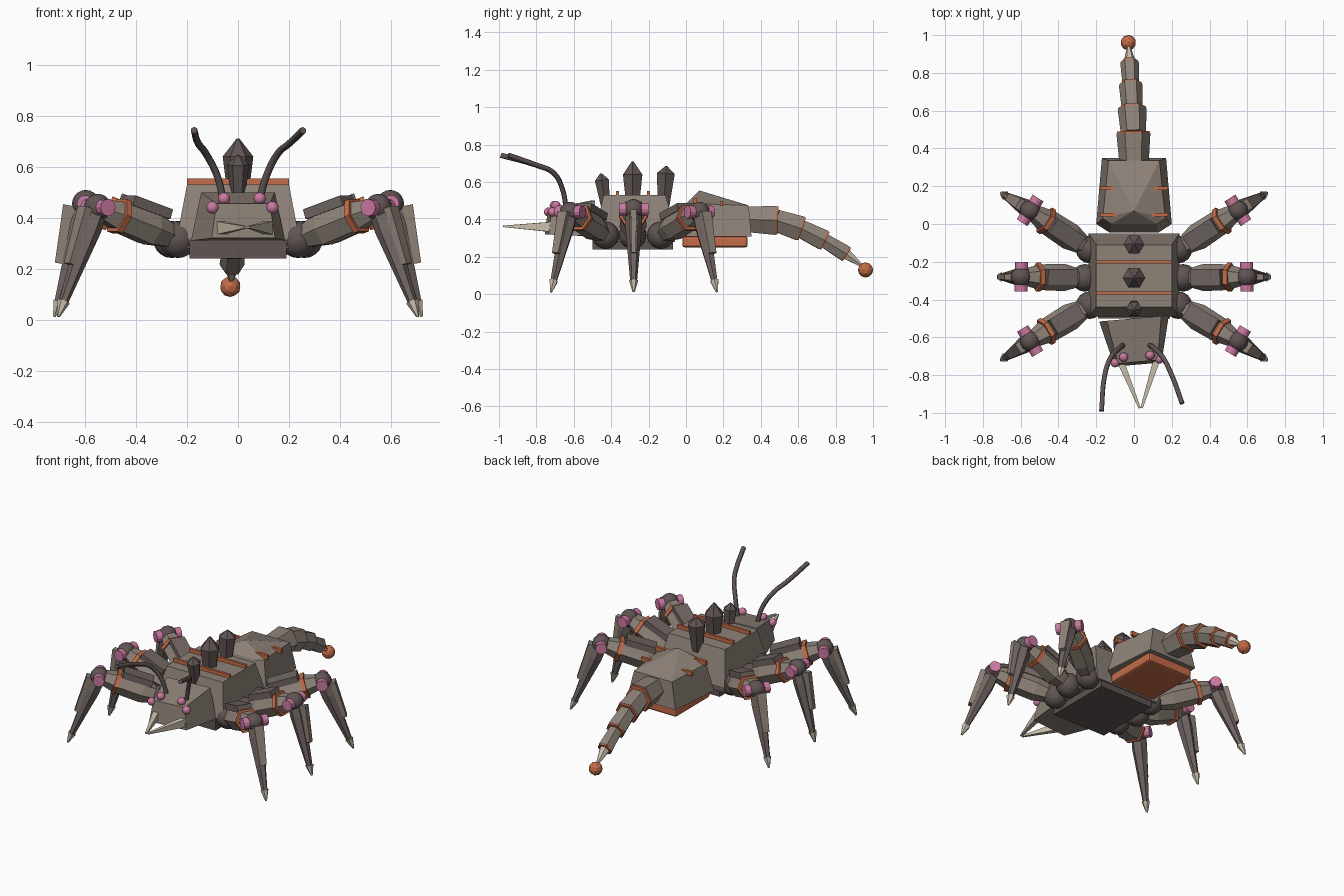
import bpy, bmesh, math
from mathutils import Vector as V

if "Cube" in bpy.data.objects:
    bpy.data.objects.remove(bpy.data.objects["Cube"])


def material(name, rgb):
    m = bpy.data.materials.new(name)
    m.diffuse_color = (*rgb, 1)
    m.use_nodes = True
    m.node_tree.nodes["Principled BSDF"].inputs["Base Color"].default_value = m.diffuse_color
    return m


SHELL = material("taupe shell", (0.27, 0.225, 0.19))
DARK = material("dark umber", (0.115, 0.09, 0.086))
BROWN = material("mid umber", (0.16, 0.13, 0.12))
ORANGE = material("burnt orange", (0.56, 0.15, 0.065))
PINK = material("dusty pink", (0.60, 0.19, 0.36))
BONE = material("bone", (0.60, 0.53, 0.42))


def finish(name, bm, mat):
    bmesh.ops.recalc_face_normals(bm, faces=bm.faces)
    me = bpy.data.meshes.new(name)
    bm.to_mesh(me)
    bm.free()
    me.materials.append(mat)
    ob = bpy.data.objects.new(name, me)
    bpy.context.collection.objects.link(ob)
    return ob


def loft(name, rings, mat):
    """Skin through rings with equal point counts and cap both ends."""
    bm = bmesh.new()
    vs = [[bm.verts.new(p) for p in r] for r in rings]
    n = len(vs[0])
    for a, b in zip(vs, vs[1:]):
        for i in range(n):
            j = (i + 1) % n
            bm.faces.new((a[i], a[j], b[j], b[i]))
    bm.faces.new(vs[0])
    bm.faces.new(vs[-1])
    return finish(name, bm, mat)


def frame(p0, p1, hint=(0, 0, 1)):
    d = (V(p1) - V(p0)).normalized()
    if abs(d.dot(V(hint))) > 0.98:
        hint = (0, 1, 0)
    side = d.cross(V(hint)).normalized()
    return d, side, side.cross(d)


def limb(name, p0, p1, stations, mat, n=6):
    """Round prism from p0 to p1; stations are (fraction, radius)."""
    p0, p1 = V(p0), V(p1)
    _, s, u = frame(p0, p1)
    ang = [2 * math.pi * i / n for i in range(n)]
    return loft(name, [[p0.lerp(p1, t) + r * (math.cos(a) * s + math.sin(a) * u)
                        for a in ang] for t, r in stations], mat)


def bar(name, p0, p1, w0, h0, mat, w1=None, h1=None):
    """Four-sided bar given by half widths and half heights."""
    p0, p1 = V(p0), V(p1)
    _, s, u = frame(p0, p1)
    w1 = w0 if w1 is None else w1
    h1 = h0 if h1 is None else h1
    return loft(name, [[p + w * a * s + h * b * u for a, b in
                        ((1, 1), (-1, 1), (-1, -1), (1, -1))]
                       for p, w, h in ((p0, w0, h0), (p1, w1, h1))], mat)


def block(name, levels, mat):
    """Stack of rectangles: (z, half x, y front, y back)."""
    return loft(name, [[(-x, a, z), (x, a, z), (x, b, z), (-x, b, z)]
                       for z, x, a, b in levels], mat)


def ball(name, c, r, mat, smooth=True):
    bm = bmesh.new()
    if smooth:
        bmesh.ops.create_uvsphere(bm, u_segments=16, v_segments=10, radius=r)
    else:
        bmesh.ops.create_icosphere(bm, subdivisions=2, radius=r)
    bmesh.ops.translate(bm, verts=bm.verts, vec=V(c))
    ob = finish(name, bm, mat)
    if smooth:
        ob.data.shade_smooth()
    return ob


# Thorax, sternum plate and back stripes
block("thorax", [(0.28, 0.225, -0.48, -0.06), (0.32, 0.24, -0.49, -0.05),
                 (0.53, 0.2, -0.44, -0.11)], SHELL)
block("sternum", [(0.24, 0.19, -0.50, -0.07), (0.31, 0.19, -0.50, -0.07)], DARK)
for i, y in enumerate((-0.365, -0.20)):
    bar(f"thorax_stripe_{i}", (-0.2, y, 0.54), (0.2, y, 0.54), 0.008, 0.013, ORANGE)

# Back spikes: base, shoulder and tip
for i, (y, r, z0, z1, lean) in enumerate(((-0.43, 0.043, 0.61, 0.645, -0.025),
                                          (-0.285, 0.06, 0.64, 0.71, 0),
                                          (-0.12, 0.055, 0.645, 0.685, 0.015))):
    h = z1 - 0.47
    limb(f"back_spike_{i}", (0, y, 0.47), (0, y + lean, z1),
         [(0, r * 0.65), ((z0 - 0.47) / h, r), (1, 0.006)], DARK)

# Abdomen: walls lean in, roof rises to one peak
low = [(-0.2, 0, 0.31), (-0.13, -0.045, 0.31), (0.13, -0.045, 0.31),
       (0.2, 0, 0.31), (0.17, 0.35, 0.31), (-0.17, 0.35, 0.31)]
high = [(-0.165, 0.03, 0.485), (-0.12, 0.0, 0.485), (0.12, 0.0, 0.485),
        (0.165, 0.03, 0.485), (0.135, 0.335, 0.475), (-0.135, 0.335, 0.475)]
peak = [(0, 0.07, 0.555)] * 6
abdomen = loft("abdomen", [low, high, peak], SHELL)
bm = bmesh.new()
bm.from_mesh(abdomen.data)
bmesh.ops.remove_doubles(bm, verts=bm.verts, dist=0.0005)
bm.to_mesh(abdomen.data)
bm.free()
for i, (y, z) in enumerate(((0.05, 0.5), (0.19, 0.485))):
    bar(f"abdomen_stripe_{i}", (-0.18, y, z), (0.18, y, z), 0.009, 0.014, ORANGE)
belly = block("belly_plate", [(0.25, 0.16, -0.02, 0.33), (0.31, 0.16, -0.02, 0.33)], ORANGE)
bev = belly.modifiers.new("bevel", "BEVEL")
bev.width = 0.014
bev.segments = 2

# Tail segments, joint rings, stinger and tip ball
spine = [(0, 0.33, 0.40), (-0.003, 0.48, 0.395), (-0.01, 0.61, 0.352),
         (-0.017, 0.735, 0.29), (-0.023, 0.852, 0.218)]
for i, (a, b) in enumerate(zip(spine, spine[1:])):
    r = 0.09 - 0.0135 * i
    limb(f"tail_segment_{i}", a, b, [(0, r * 0.87), (1, r)], SHELL)
    limb(f"tail_ring_{i}", V(b) - (V(b) - V(a)) * 0.02, V(b) + (V(b) - V(a)) * 0.07,
         [(0, r * 0.97), (1, r * 0.95)], ORANGE)
limb("stinger", spine[-1], (-0.028, 0.95, 0.145), [(0, 0.034), (1, 0.006)], BONE)
ball("tail_tip", (-0.03, 0.96, 0.13), 0.041, ORANGE, False)

# Head, turned slightly
head = loft("head", [[(-0.185, -0.50, 0.31), (0.185, -0.50, 0.31),
                      (0.145, -0.50, 0.50), (-0.145, -0.50, 0.50)],
                     [(-0.125, -0.745, 0.32), (0.125, -0.745, 0.32),
                      (0.105, -0.73, 0.455), (-0.105, -0.73, 0.455)]], SHELL)
turn = math.radians(5)
for v in head.data.vertices:
    x, y = v.co.x, v.co.y + 0.5
    v.co.x = x * math.cos(turn) - y * math.sin(turn)
    v.co.y = x * math.sin(turn) + y * math.cos(turn) - 0.5

# Eyes, mandibles and antennae
for i, c in enumerate(((-0.10, -0.735, 0.44), (-0.055, -0.705, 0.475),
                       (0.085, -0.695, 0.475), (0.135, -0.715, 0.44))):
    ball(f"eye_{i}", c, 0.024, PINK)
bar("left_mandible", (-0.07, -0.73, 0.36), (0.03, -0.975, 0.363), 0.018, 0.026, BONE, 0.006, 0.004)
bar("right_mandible", (0.12, -0.72, 0.36), (0.04, -0.975, 0.363), 0.018, 0.026, BONE, 0.006, 0.004)
paths = {"left": [(-0.055, -0.64, 0.45), (-0.08, -0.66, 0.56), (-0.125, -0.71, 0.65),
                  (-0.155, -0.8, 0.69), (-0.172, -0.99, 0.743)],
         "right": [(0.08, -0.64, 0.45), (0.11, -0.66, 0.56), (0.155, -0.71, 0.65),
                   (0.20, -0.8, 0.69), (0.255, -0.95, 0.743)]}
for side, pts in paths.items():
    cu = bpy.data.curves.new(side + "_antenna", "CURVE")
    cu.dimensions = "3D"
    cu.bevel_depth = 0.014
    cu.bevel_resolution = 1
    cu.resolution_u = 4
    cu.use_fill_caps = True
    sp = cu.splines.new("BEZIER")
    sp.bezier_points.add(len(pts) - 1)
    for bp, p in zip(sp.bezier_points, pts):
        bp.co = p
        bp.handle_left_type = bp.handle_right_type = "AUTO"
    cu.materials.append(DARK)
    ob = bpy.data.objects.new(side + "_antenna", cu)
    bpy.context.collection.objects.link(ob)

# Legs: hip, knee and foot positions on the right, repeated on the left
legs = {"front": ((0.235, -0.43, 0.315), (0.55, -0.62, 0.44), (0.705, -0.722, 0.012)),
        "middle": ((0.26, -0.285, 0.315), (0.597, -0.28, 0.455), (0.72, -0.28, 0.012)),
        "back": ((0.235, -0.135, 0.315), (0.55, 0.072, 0.44), (0.705, 0.165, 0.012))}
for row, joints in legs.items():
    for side, s in (("right", 1), ("left", -1)):
        hip, knee, foot = (V((p[0] * s, p[1], p[2])) for p in joints)
        nm = f"{row}_{side}_"
        d, across, up = frame(hip, knee)
        ball(nm + "hip", hip, 0.073, DARK)
        limb(nm + "femur", hip, knee, [(0.1, 0.05), (0.32, 0.072), (0.7, 0.068), (0.95, 0.045)], SHELL)
        mid = hip.lerp(knee, 0.73)
        limb(nm + "femur_band", mid - d * 0.012, mid + d * 0.012, [(0, 0.077), (1, 0.077)], ORANGE)
        bar(nm + "femur_plate", hip.lerp(knee, 0.22) + up * 0.075,
            hip.lerp(knee, 0.68) + up * 0.072, 0.045, 0.02, BROWN)
        ball(nm + "knee", knee, 0.054, DARK)
        pin = limb(nm + "knee_pin", knee - across * 0.078, knee + across * 0.078,
                   [(0, 0.034), (1, 0.034)], PINK, 12)
        limb(nm + "tibia", knee, foot, [(0.03, 0.042), (0.2, 0.045), (0.9, 0.017)], BROWN)
        _, _, out = frame(knee, foot)
        bar(nm + "shin_plate", knee.lerp(foot, 0.05) + out * 0.055,
            knee.lerp(foot, 0.55) + out * 0.035, 0.03, 0.016, SHELL, 0.02, 0.012)
        limb(nm + "claw", knee.lerp(foot, 0.86), foot, [(0, 0.025), (1, 0.006)], BONE)
